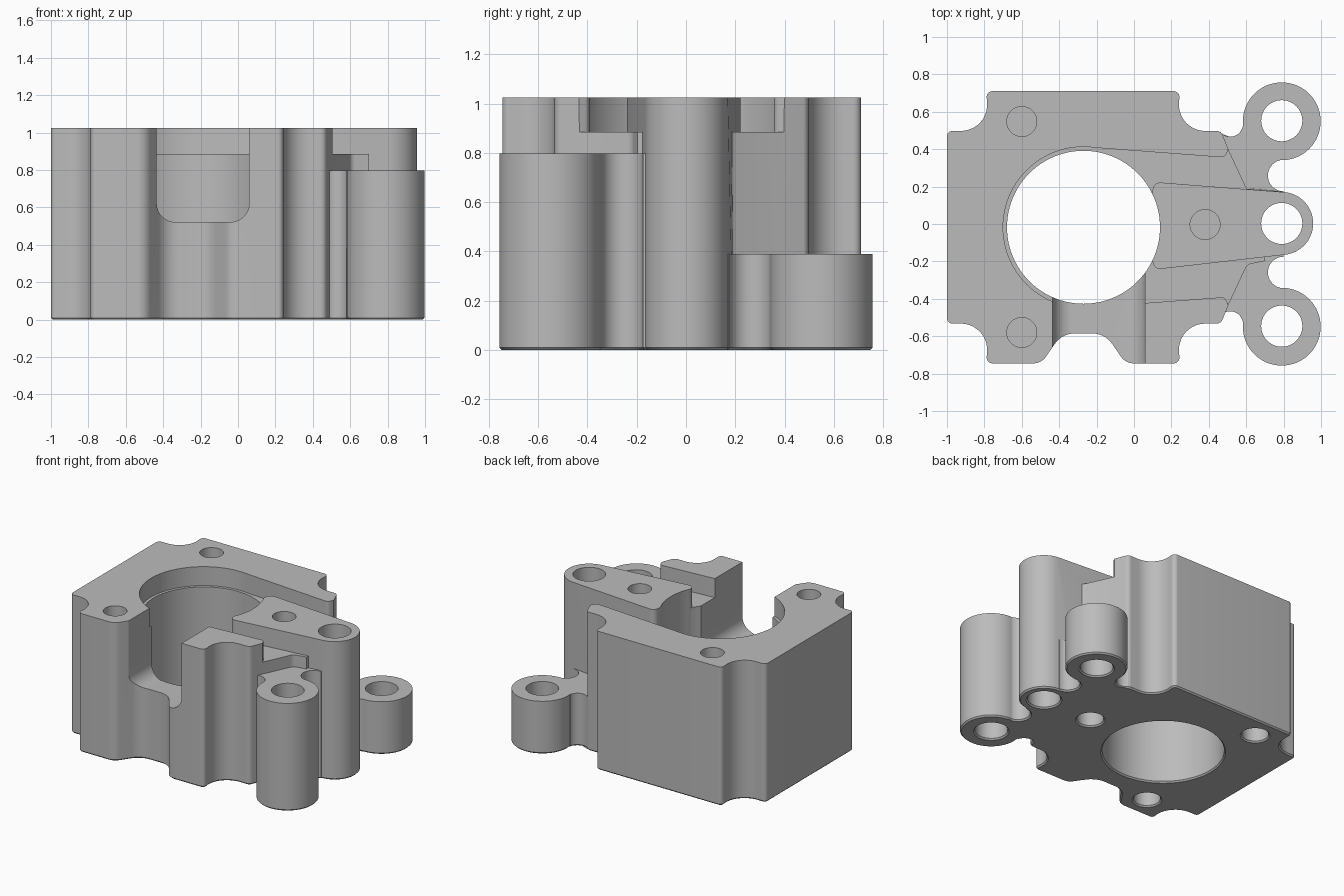
import bpy, bmesh, math
from mathutils import Vector

cube = bpy.data.objects.get("Cube")
if cube:
    bpy.data.objects.remove(cube, do_unlink=True)

TOP, SHELF, MID = 1.025, 0.885, -0.0175   # full height, pocket floor, body centre line
BORE = (-0.27, MID)

metal = bpy.data.materials.new("machined_grey")
metal.use_nodes = True
grey = (0.5, 0.5, 0.5, 1)
metal.diffuse_color = grey
metal.node_tree.nodes["Principled BSDF"].inputs["Base Color"].default_value = grey


def rounded(corners, steps=10):
    """Polygon from (x, y[, radius]) corners, with each corner filleted."""
    out = []
    n = len(corners)
    for i, c in enumerate(corners):
        p = Vector(c[:2])
        r = c[2] if len(c) > 2 else 0
        if not r:
            out.append(p)
            continue
        a = (Vector(corners[i - 1][:2]) - p).normalized()
        b = (Vector(corners[(i + 1) % n][:2]) - p).normalized()
        half = a.angle(b) / 2
        centre = p + (a + b).normalized() * (r / math.sin(half))
        start = p + a * (r / math.tan(half)) - centre
        end = p + b * (r / math.tan(half)) - centre
        sweep = start.angle(end)
        for k in range(steps + 1):
            t = k / steps
            w = (start * math.sin((1 - t) * sweep) + end * math.sin(t * sweep)) / math.sin(sweep)
            out.append(centre + w)
    return out


def prism(name, outline, low, high, along_y=False):
    """Extrude an outline upward, or an x-z outline along y."""
    bm = bmesh.new()
    place = (lambda p: (p.x, low, p.y)) if along_y else (lambda p: (p.x, p.y, low))
    face = bm.faces.new([bm.verts.new(place(p)) for p in outline])
    new = bmesh.ops.extrude_face_region(bm, geom=[face])["geom"]
    shift = Vector((0, high - low, 0)) if along_y else Vector((0, 0, high - low))
    bmesh.ops.translate(bm, vec=shift, verts=[g for g in new if isinstance(g, bmesh.types.BMVert)])
    bmesh.ops.recalc_face_normals(bm, faces=bm.faces)
    mesh = bpy.data.meshes.new(name)
    bm.to_mesh(mesh)
    bm.free()
    ob = bpy.data.objects.new(name, mesh)
    bpy.context.collection.objects.link(ob)
    return ob


def disc(name, centre, r, low, high, sides=64):
    pts = [Vector(centre) + Vector((math.cos(a), math.sin(a))) * r
           for a in (math.tau * k / sides for k in range(sides))]
    return prism(name, pts, low, high)


def combine(target, tool, operation):
    mod = target.modifiers.new("combine", "BOOLEAN")
    mod.operation, mod.object, mod.solver = operation, tool, "EXACT"
    bpy.context.view_layer.objects.active = target
    bpy.ops.object.modifier_apply(modifier=mod.name)
    bpy.data.objects.remove(tool, do_unlink=True)


def cut(target, tool):
    combine(target, tool, "DIFFERENCE")


def add(target, tool):
    combine(target, tool, "UNION")


def mirrored(half):
    """Complete a half outline (offsets from the centre line) by reflection."""
    return ([(x, MID + y, r) for x, y, r in half]
            + [(x, MID - y, r) for x, y, r in reversed(half)])


# Main block with scalloped corners and a tapering right side
housing = prism("housing", rounded(mirrored([
    (-1, 0.515, 0.03), (-0.775, 0.515, 0.14), (-0.79, 0.7275, 0.03),
    (0.245, 0.7275, 0.03), (0.23, 0.515, 0.14), (0.465, 0.515, 0.035),
    (0.505, 0.415, 0), (0.605, 0.2, 0.04), (0.7, 0.18, 0)])), 0, TOP)

# Pocket opening to the right, and the shallow counterbore
cut(housing, prism("pocket_cutter", rounded(mirrored([
    (-0.27, 0.43, 0), (0.485, 0.373, 0.03), (0.58, 0.585, 0), (1.2, 0.585, 0)])), SHELF, 1.2))
cut(housing, disc("counterbore_cutter", BORE, 0.43, SHELF, 1.2, 96))

# Tapered arm with its rounded end
add(housing, prism("arm", rounded([
    (0.1, 0.225, 0.04), (0.81, 0.17), (0.81, -0.164), (0.1, -0.245, 0.04)]), 0, TOP))
add(housing, disc("arm_end", (0.79, 0.003), 0.168, 0, TOP))

# Outer mounting lugs with filleted webs; the front one is taller
for side, height in ((1, 0.39), (-1, 0.797)):
    web = prism("web", [Vector((x, y * side)) for x, y in (
        (0.4, 0.05), (0.465, 0.5), (0.62, 0.53), (0.8, 0.4), (0.8, 0.05))], 0, height)
    cut(web, disc("outer_fillet", (0.515, 0.534 * side), 0.067, -0.1, 1.2))
    cut(web, disc("inner_fillet", (0.8, 0.259 * side), 0.084, -0.1, 1.2))
    add(housing, web)
    add(housing, disc("lug", (0.79, 0.549 * side), 0.208, 0, height))

# Main bore and the through holes of the three lugs
cut(housing, disc("bore_cutter", BORE, 0.409, -0.1, 1.2, 96))
for y in (-0.546, 0.003, 0.552):
    cut(housing, disc("lug_hole", (0.79, y), 0.11, -0.1, 1.2, 48))

# Blind fixing holes on the top and bottom faces
for spot in ((-0.6, 0.548), (-0.6, -0.58), (0.38, -0.003)):
    cut(housing, disc("top_hole", spot, 0.08, 0.65, 1.2, 48))
    cut(housing, disc("bottom_hole", spot, 0.09, -0.1, 0.35, 48))

# Front slot into the bore, with a rounded floor
cut(housing, prism("slot_cutter", rounded([
    (-0.435, 0.522, 0.1), (0.06, 0.522, 0.1), (0.06, 1.2), (-0.435, 1.2)]), -0.9, -0.2, True))

# Flared groove down the front
cut(housing, prism("groove_cutter", rounded([
    (-0.7, -0.9), (-0.7, -0.745), (-0.495, -0.745, 0.08), (-0.385, -0.585, 0.13),
    (-0.155, -0.585, 0.13), (-0.045, -0.745, 0.08), (0.15, -0.745), (0.15, -0.9)]), -0.1, 1.2))

# Small chamfer around everything on the underside
bm = bmesh.new()
bm.from_mesh(housing.data)
bmesh.ops.remove_doubles(bm, verts=bm.verts, dist=0.002)
bmesh.ops.dissolve_limit(bm, angle_limit=0.01, verts=bm.verts, edges=bm.edges)
rim = [e for e in bm.edges if len(e.link_faces) == 2
       and all(v.co.z < 0.001 for v in e.verts)
       and min(f.normal.z for f in e.link_faces) < -0.99
       and max(f.normal.z for f in e.link_faces) > -0.5]
bmesh.ops.bevel(bm, geom=rim, offset=0.01, segments=1, affect="EDGES", clamp_overlap=False)
bmesh.ops.triangulate(bm, faces=[f for f in bm.faces if len(f.verts) > 4])
bm.to_mesh(housing.data)
bm.free()

housing.data.materials.clear()
housing.data.materials.append(metal)
for face in housing.data.polygons:
    face.material_index = 0
bpy.ops.object.select_all(action="DESELECT")
housing.select_set(True)
bpy.context.view_layer.objects.active = housing
bpy.ops.object.shade_smooth_by_angle(angle=math.radians(30))
